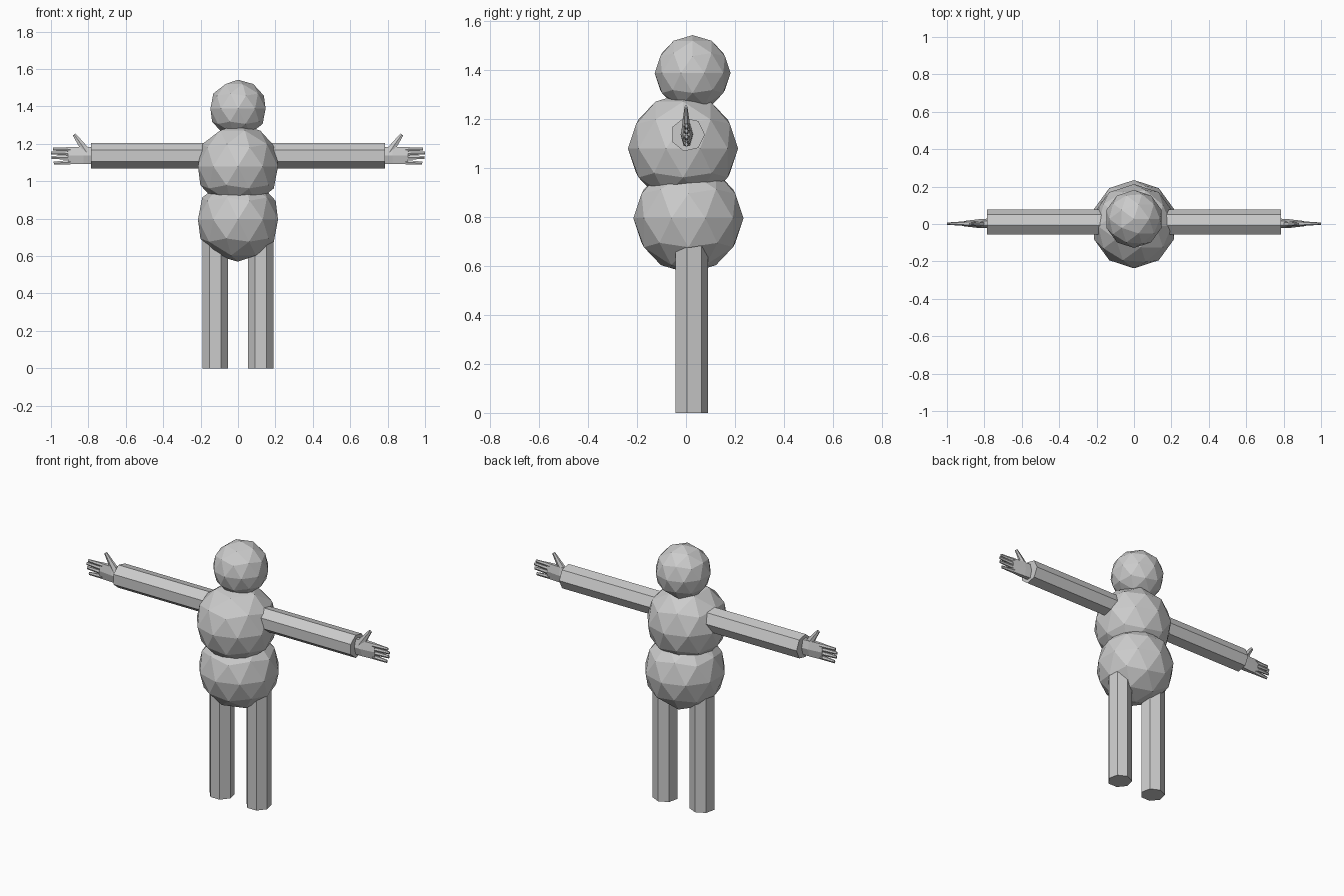
import bpy, bmesh, math
from mathutils import Vector

if "Cube" in bpy.data.objects:
    bpy.data.objects.remove(bpy.data.objects["Cube"])


def finish(bm, name, mirror=False):
    bmesh.ops.recalc_face_normals(bm, faces=bm.faces)
    mesh = bpy.data.meshes.new(name)
    bm.to_mesh(mesh)
    bm.free()
    obj = bpy.data.objects.new(name, mesh)
    bpy.context.collection.objects.link(obj)
    if mirror:
        mod = obj.modifiers.new("mirror", 'MIRROR')
        mod.use_mirror_merge = False
    return obj


def ball(name, y, z, r):
    bpy.ops.mesh.primitive_ico_sphere_add(subdivisions=2, radius=r, location=(0, y, z))
    bpy.context.object.name = name


def loft(bm, rings):
    loops = [[bm.verts.new(p) for p in ring] for ring in rings]
    n = len(loops[0])
    for a, b in zip(loops, loops[1:]):
        for i in range(n):
            j = (i + 1) % n
            bm.faces.new((a[i], a[j], b[j], b[i]))
    bm.faces.new(loops[0])
    bm.faces.new(loops[-1])


def bar(bm, sections):
    """Six-sided bar in the xz plane; section = (x, y, z, half depth, half width)."""
    pts = [Vector(s[:3]) for s in sections]
    d = (pts[-1] - pts[0]).normalized()
    side = Vector((-d.z, 0, d.x))
    rings = []
    for p, s in zip(pts, sections):
        prof = [(0.5, 1), (-0.5, 1), (-1, 0), (-0.5, -1), (0.5, -1), (1, 0)]
        rings.append([p + Vector((0, u * s[3], 0)) + side * v * s[4] for u, v in prof])
    loft(bm, rings)


# Head and body
ball("head", 0.027, 1.388, 0.155)
ball("chest", -0.012, 1.08, 0.225)
ball("hips", 0.01, 0.795, 0.225)

# Seven-sided limbs, one corner pointing back
R = 0.07
hept = [(R * math.cos(2 * math.pi * i / 7), R * math.sin(2 * math.pi * i / 7)) for i in range(7)]

bm = bmesh.new()
loft(bm, [[(0.122 + s, 0.02 + c, z) for c, s in hept] for z in (0.0, 0.74)])
finish(bm, "legs", True)

bm = bmesh.new()
loft(bm, [[(x, 0.007 + c, 1.137 + s) for c, s in hept] for x in (0.13, 0.785)])
finish(bm, "arms", True)

# Hands: palm, four fingers, thumb
bm = bmesh.new()
bar(bm, [(0.775, 0.004, 1.137, 0.025, 0.045), (0.825, 0.002, 1.137, 0.024, 0.046),
         (0.91, 0.002, 1.137, 0.014, 0.046)])
finish(bm, "palms", True)

bm = bmesh.new()
for z0, z1, tip in ((1.171, 1.172, 0.99), (1.149, 1.152, 1.0), (1.126, 1.128, 0.998), (1.102, 1.097, 0.985)):
    bar(bm, [(0.895, 0.002, z0, 0.013, 0.0115), (tip, 0.002, z1, 0.006, 0.008)])
finish(bm, "fingers", True)

bm = bmesh.new()
bar(bm, [(0.81, 0.0, 1.155, 0.018, 0.024), (0.84, 0.0, 1.20, 0.013, 0.016),
         (0.876, 0.0, 1.25, 0.006, 0.009)])
finish(bm, "thumbs", True)
